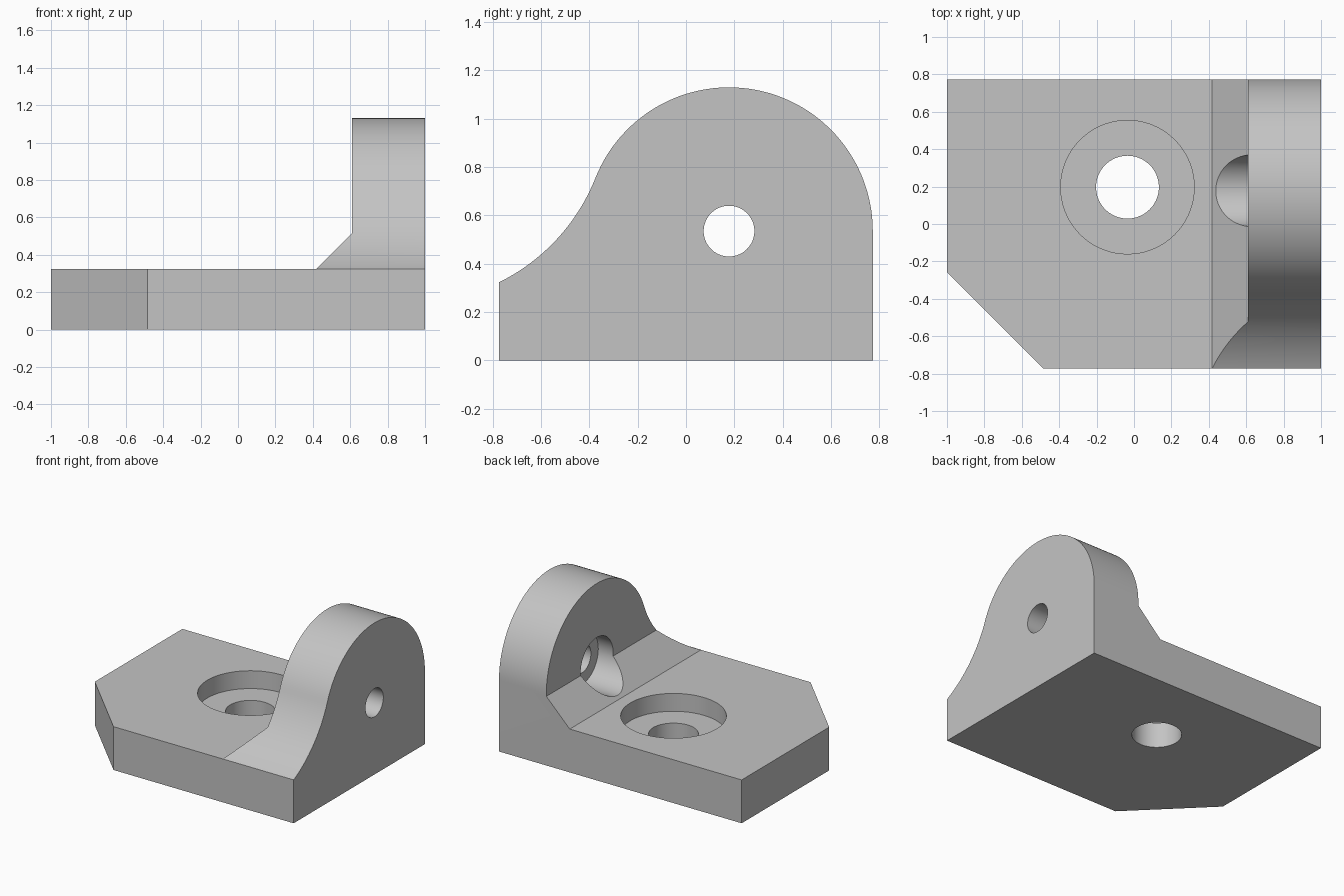
import bpy, bmesh
from math import sin, cos, atan2, pi, radians
from mathutils import Vector

cube = bpy.data.objects.get("Cube")
if cube:
    bpy.data.objects.remove(cube, do_unlink=True)

BASE_H = 0.323      # base plate thickness
HALF_Y = 0.773      # half width of the bracket
LUG_Y, LUG_Z, LUG_R = 0.178, 0.535, 0.595
HOLE_X, HOLE_Y = -0.035, 0.197

grey = bpy.data.materials.new("plain grey")
grey.use_nodes = True
colour = (0.55, 0.55, 0.55, 1)
grey.diffuse_color = colour
grey.node_tree.nodes["Principled BSDF"].inputs["Base Color"].default_value = colour


def prism(name, points, direction):
    """Extrude a closed outline of 3D points along a direction."""
    bm = bmesh.new()
    face = bm.faces.new([bm.verts.new(p) for p in points])
    out = bmesh.ops.extrude_face_region(bm, geom=[face])
    top = [v for v in out["geom"] if isinstance(v, bmesh.types.BMVert)]
    bmesh.ops.translate(bm, verts=top, vec=Vector(direction))
    bmesh.ops.recalc_face_normals(bm, faces=bm.faces)
    mesh = bpy.data.meshes.new(name)
    bm.to_mesh(mesh)
    bm.free()
    mesh.materials.append(grey)
    obj = bpy.data.objects.new(name, mesh)
    bpy.context.collection.objects.link(obj)
    return obj


def arc(cy, cz, r, a0, a1, n):
    steps = [a0 + (a1 - a0) * i / n for i in range(n + 1)]
    return [(cy + r * cos(a), cz + r * sin(a)) for a in steps]


def combine(target, cutter, operation):
    """Apply a boolean and discard the cutter."""
    mod = target.modifiers.new(operation.lower(), 'BOOLEAN')
    mod.object, mod.operation, mod.solver = cutter, operation, 'EXACT'
    bpy.ops.object.select_all(action='DESELECT')
    bpy.context.view_layer.objects.active = target
    target.select_set(True)
    bpy.ops.object.modifier_apply(modifier=mod.name)
    bpy.data.objects.remove(cutter, do_unlink=True)


def bore_z(r, z0, z1):
    ring = arc(HOLE_X, HOLE_Y, r, 0, 2 * pi, 72)[:-1]
    return prism("base_bore", [(x, y, z0) for x, y in ring], (0, 0, z1 - z0))


def bore_x(r, x0, x1):
    ring = arc(LUG_Y, LUG_Z, r, 0, 2 * pi, 72)[:-1]
    return prism("lug_bore", [(x0, y, z) for y, z in ring], (x1 - x0, 0, 0))


# Plate, sloped gusset and upright as one front outline
front = [(-1, 0), (1, 0), (1, 1.3), (0.61, 1.3), (0.61, 0.515),
         (0.417, BASE_H), (-1, BASE_H)]
bracket = prism("bracket", [(x, -1, z) for x, z in front], (0, 2, 0))

# Side outline: round lug flowing into a concave sweep at the front edge
edge = Vector((-HALF_Y, BASE_H + 0.0005))
tangent = radians(158.3)
u = Vector((cos(tangent), sin(tangent)))
join = Vector((LUG_Y, LUG_Z)) + u * LUG_R
d = join - edge
sweep_r = -d.length_squared / (2 * d.dot(u))
centre = join + u * sweep_r
start = tangent - pi
end = atan2(edge.y - centre.y, edge.x - centre.x)
side = [(-HALF_Y, -0.2), (HALF_Y, -0.2)]
side += arc(LUG_Y, LUG_Z, LUG_R, 0, tangent, 56)
side += arc(centre.x, centre.y, sweep_r, start, end, 28)[1:]
combine(bracket, prism("side_outline", [(-1.2, y, z) for y, z in side], (2.4, 0, 0)),
        'INTERSECT')

# Cut-off front corner
corner = [(-1.2, -0.058), (-1.2, -1), (-0.258, -1)]
combine(bracket, prism("corner_cut", [(x, y, -0.2) for x, y in corner], (0, 0, 1)),
        'DIFFERENCE')

# Counterbored holes through the plate and the lug
for cutter in (bore_z(0.357, 0.19, 0.8), bore_z(0.168, -0.2, 0.8),
               bore_x(0.192, 0.2, 0.733), bore_x(0.105, 0.2, 1.2)):
    combine(bracket, cutter, 'DIFFERENCE')

bpy.ops.object.shade_smooth_by_angle(angle=radians(20))
